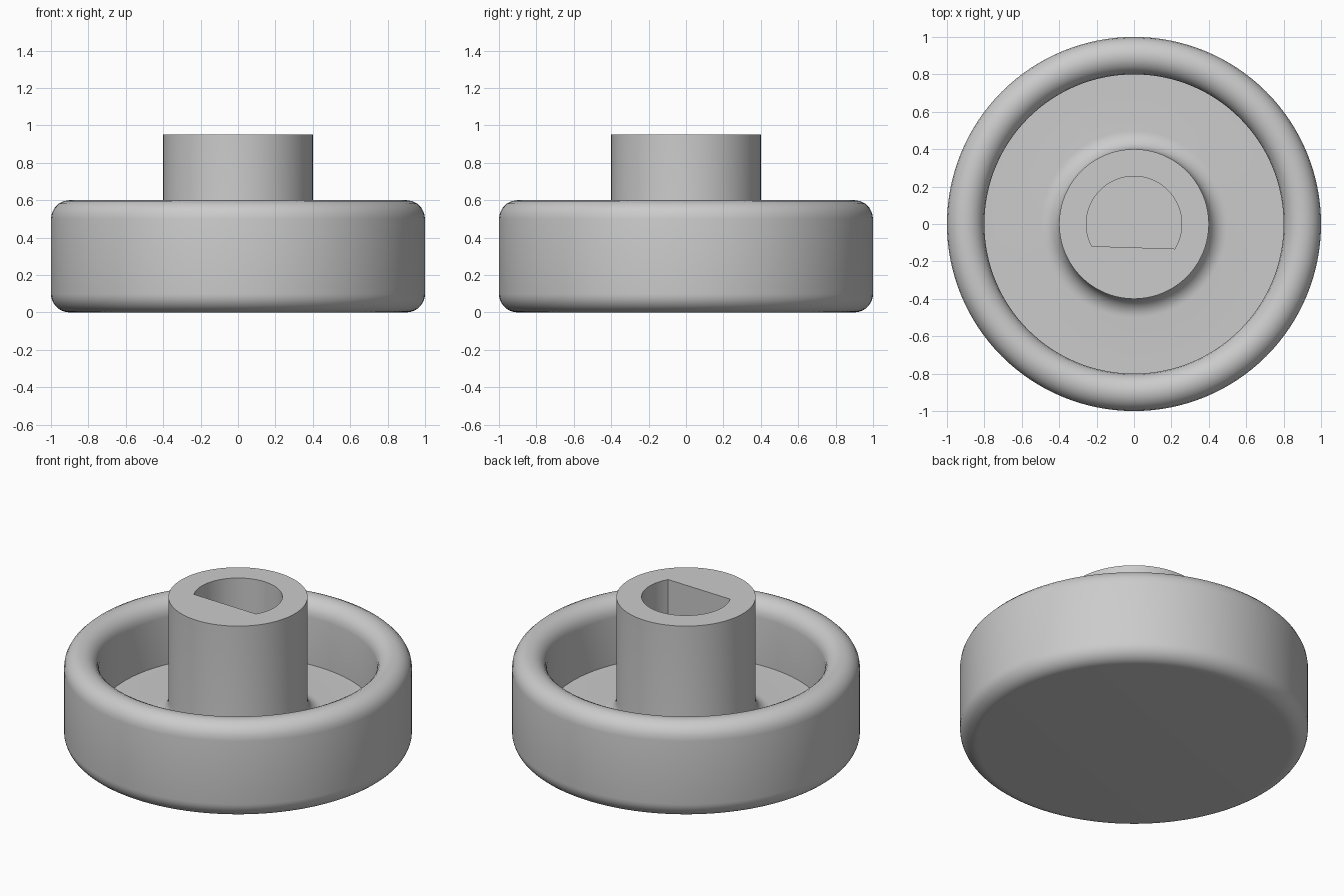
import bpy, bmesh, math

if "Cube" in bpy.data.objects:
    bpy.data.objects.remove(bpy.data.objects["Cube"])

SEGMENTS = 128
STEPS = 10

grey = bpy.data.materials.new("light grey")
grey.diffuse_color = (0.6, 0.6, 0.6, 1)
grey.use_nodes = True
grey.node_tree.nodes["Principled BSDF"].inputs["Base Color"].default_value = grey.diffuse_color


def arc(cx, cz, radius, start, end):
    """Profile points (r, z) along a fillet, angles in degrees."""
    pts = []
    for i in range(STEPS + 1):
        a = math.radians(start + (end - start) * i / STEPS)
        pts.append((cx + radius * math.cos(a), cz + radius * math.sin(a)))
    return pts


def make_object(name, bm):
    bmesh.ops.recalc_face_normals(bm, faces=bm.faces)
    mesh = bpy.data.meshes.new(name)
    bm.to_mesh(mesh)
    bm.free()
    mesh.materials.append(grey)
    obj = bpy.data.objects.new(name, mesh)
    bpy.context.collection.objects.link(obj)
    return obj


# Knob body: lathed cup with rounded rim, filleted centre post, flat caps
profile = (arc(0.9, 0.1, 0.1, -90, 0)        # bottom outer rounding
           + arc(0.9, 0.5, 0.1, 0, 180)      # rounded rim
           + [(0.8, 0.2)]                    # recess floor edge
           + arc(0.5, 0.3, 0.1, 270, 180)    # fillet at post base
           + [(0.4, 0.95)])                  # post top edge
bm = bmesh.new()
rings = []
for r, z in profile:
    rings.append([bm.verts.new((r * math.cos(2 * math.pi * i / SEGMENTS),
                                r * math.sin(2 * math.pi * i / SEGMENTS), z))
                  for i in range(SEGMENTS)])
for low, high in zip(rings, rings[1:]):
    for i in range(SEGMENTS):
        j = (i + 1) % SEGMENTS
        bm.faces.new((low[i], low[j], high[j], high[i]))
bm.faces.new(rings[0])
bm.faces.new(rings[-1])
knob = make_object("knob_body", bm)

# D-shaped shaft socket: arc closed by a slightly tilted flat
bm = bmesh.new()
outline = []
for i in range(65):
    a = math.radians(-31.3 + (207.7 + 31.3) * i / 64)
    outline.append(bm.verts.new((0.255 * math.cos(a), 0.255 * math.sin(a), 0.2)))
base = bm.faces.new(outline)
top = bmesh.ops.extrude_face_region(bm, geom=[base])["geom"]
bmesh.ops.translate(bm, vec=(0, 0, 1),
                    verts=[v for v in top if isinstance(v, bmesh.types.BMVert)])
cutter = make_object("shaft_socket_cutter", bm)
cutter.hide_render = True

cut = knob.modifiers.new("shaft_socket", "BOOLEAN")
cut.operation = "DIFFERENCE"
cut.solver = "EXACT"
cut.object = cutter
bpy.context.view_layer.objects.active = knob
knob.select_set(True)
cutter.select_set(False)
bpy.ops.object.modifier_apply(modifier=cut.name)
bpy.data.objects.remove(cutter)

# Smooth curved surfaces, keep the crisp edges
bpy.ops.object.shade_smooth_by_angle(angle=math.radians(30))
